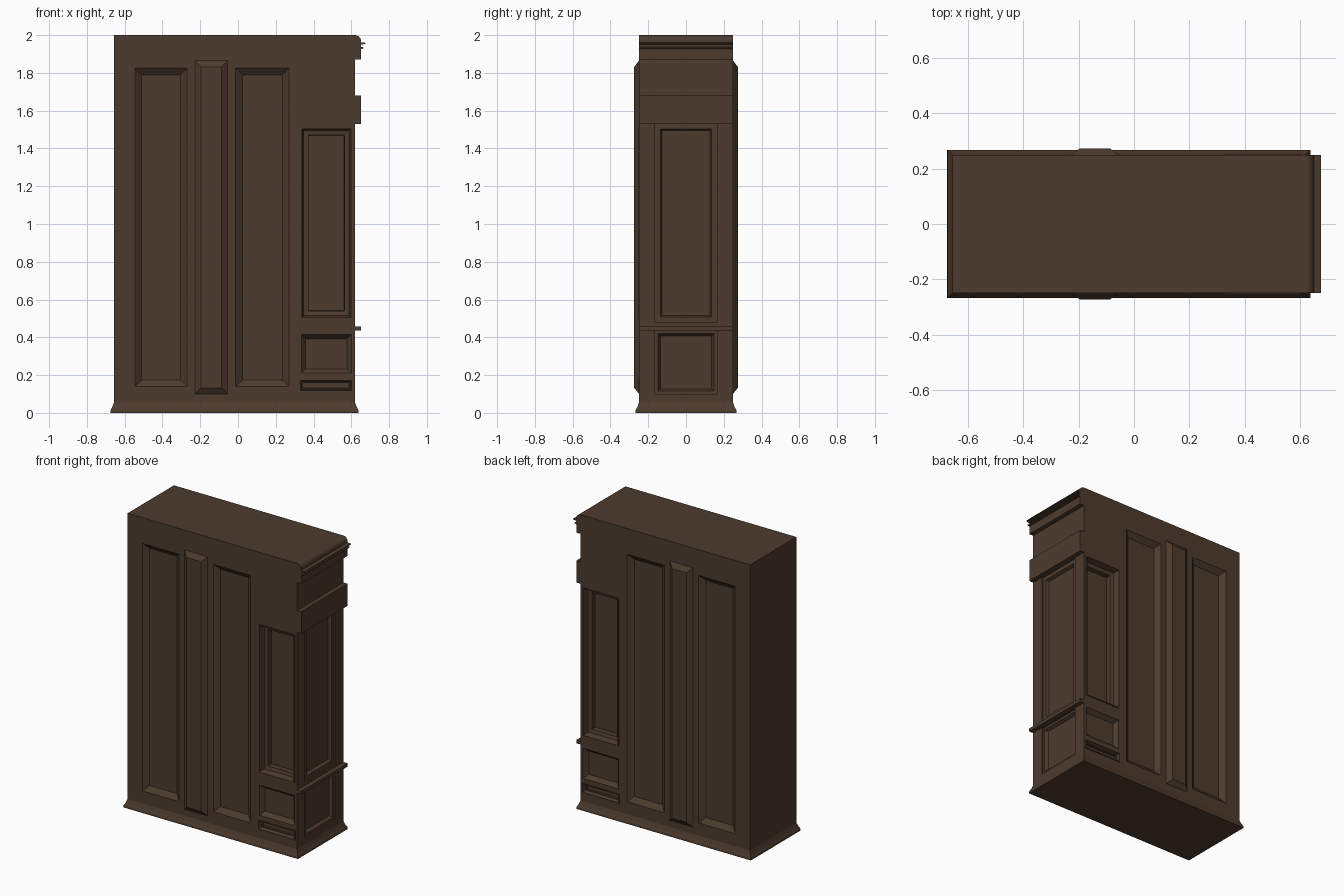
import bpy, bmesh, math

if "Cube" in bpy.data.objects:
    bpy.data.objects.remove(bpy.data.objects["Cube"])

# One flat colour for the whole cabinet
wood = bpy.data.materials.new("dark brown wood")
wood.diffuse_color = (0.074, 0.044, 0.027, 1)
wood.use_nodes = True
wood.node_tree.nodes["Principled BSDF"].inputs["Base Color"].default_value = wood.diffuse_color

X0, X1, Y, TOP = -0.657, 0.62, 0.249, 2.0      # body limits


def finish(bm, name):
    bmesh.ops.recalc_face_normals(bm, faces=bm.faces)
    me = bpy.data.meshes.new(name)
    bm.to_mesh(me)
    bm.free()
    me.materials.append(wood)
    ob = bpy.data.objects.new(name, me)
    bpy.context.collection.objects.link(ob)
    return ob


def loft(bm, rings, cap_start=True, cap_end=True):
    """Skin a stack of point rings."""
    vs = [[bm.verts.new(p) for p in r] for r in rings]
    n = len(vs[0])
    for a, b in zip(vs, vs[1:]):
        for i in range(n):
            j = (i + 1) % n
            bm.faces.new((a[i], a[j], b[j], b[i]))
    if cap_start:
        bm.faces.new(vs[0])
    if cap_end:
        bm.faces.new(vs[-1])


def face_map(side):
    """Map (across, up, depth into body) on a cabinet side to xyz."""
    return {"front": lambda u, v, d: (u, -Y + d, v),
            "back": lambda u, v, d: (u, Y - d, v),
            "end": lambda u, v, d: (X1 - d, u, v)}[side]


def panel(bm, side, rect, levels, caps=True):
    """Nested rectangles: levels are (inset, depth)."""
    u0, u1, v0, v1 = rect
    f = face_map(side)
    rings = [[f(u0 + i, v0 + i, d), f(u1 - i, v0 + i, d),
              f(u1 - i, v1 - i, d), f(u0 + i, v1 - i, d)] for i, d in levels]
    loft(bm, rings, caps, caps)


def stacked(name, levels):
    """Horizontal rectangles stacked in z: levels are (outset, z)."""
    bm = bmesh.new()
    loft(bm, [[(X0 - o, -Y - o, z), (X1 + o, -Y - o, z),
               (X1 + o, Y + o, z), (X0 - o, Y + o, z)] for o, z in levels])
    return finish(bm, name)


def along_depth(name, pts):
    """Extrude an x-z profile through the full depth."""
    bm = bmesh.new()
    loft(bm, [[(x, y, z) for x, z in pts] for y in (-Y, Y)])
    return finish(bm, name)


# Plinth and main body
stacked("plinth", [(0.019, 0), (0.018, 0.013), (0.009, 0.03), (0, 0.055)])
body = stacked("cabinet_body", [(0, 0.055), (0, TOP)])

# Recessed panels, cut from both wide sides and the narrow end
TALL_GLAZED = (0.332, 0.603, 0.50, 1.51)
LOW_SLOT = (0.326, 0.607, 0.112, 0.177)
bm = bmesh.new()
for s in ("front", "back"):
    for rect in ((-0.545, -0.27, 0.14, 1.825), (-0.012, 0.27, 0.14, 1.825)):
        panel(bm, s, rect, [(0, -0.02), (0, 0), (0.035, 0.028)])
    panel(bm, s, TALL_GLAZED,
          [(0.006, -0.02), (0.006, 0), (0.016, 0.035), (0.04, 0.04), (0.041, 0.075)])
    panel(bm, s, (0.335, 0.60, 0.21, 0.415), [(0, -0.02), (0, 0), (0.023, 0.028)])
    panel(bm, s, LOW_SLOT, [(0.006, -0.02), (0.006, 0), (0.013, 0.018), (0.018, 0.018),
                            (0.019, 0.03)])
panel(bm, "end", (-0.163, 0.163, 0.48, 1.53),
      [(0, -0.02), (0, 0.01), (0.027, 0.01), (0.036, 0.03)])
panel(bm, "end", (-0.163, 0.163, 0.10, 0.435),
      [(0, -0.02), (0, 0.01), (0.016, 0.01), (0.027, 0.03)])
cutter = finish(bm, "panel_cutter")
cutter.hide_render = True

mod = body.modifiers.new("panels", 'BOOLEAN')
mod.operation = 'DIFFERENCE'
mod.solver = 'EXACT'
mod.object = cutter
bpy.context.view_layer.objects.active = body
bpy.ops.object.modifier_apply(modifier=mod.name)
bpy.data.objects.remove(cutter, do_unlink=True)

# Raised centre stiles and thin mouldings, front and back
for s in ("front", "back"):
    bm = bmesh.new()
    panel(bm, s, (-0.228, -0.055, 0.10, 1.865), [(0, 0), (0.033, -0.025)])
    finish(bm, s + "_centre_stile")
    for name, rect in (("tall_moulding", TALL_GLAZED), ("slot_moulding", LOW_SLOT)):
        bm = bmesh.new()
        panel(bm, s, rect, [(0, 0.001), (0, -0.005), (0.006, -0.005), (0.006, 0.001)], False)
        finish(bm, s + "_" + name)

# Narrow-end trims: shelf ledge, frieze block and rounded cornice
along_depth("waist_ledge", [(X1, 0.436), (0.652, 0.436), (0.652, 0.458), (X1, 0.458)])
along_depth("frieze_block", [(X1, 1.53), (0.651, 1.53), (0.651, 1.68), (X1, 1.68)])
arc = [(0.62 + 0.031 * math.cos(a), 1.969 + 0.031 * math.sin(a))
       for a in (math.radians(15 * k) for k in range(7))]
along_depth("cornice", [(X1, 1.87), (0.651, 1.87), (0.651, 1.926), (0.664, 1.929),
                        (0.664, 1.935), (0.651, 1.938), (0.651, 1.95), (0.676, 1.953),
                        (0.676, 1.959), (0.651, 1.962)] + arc)
